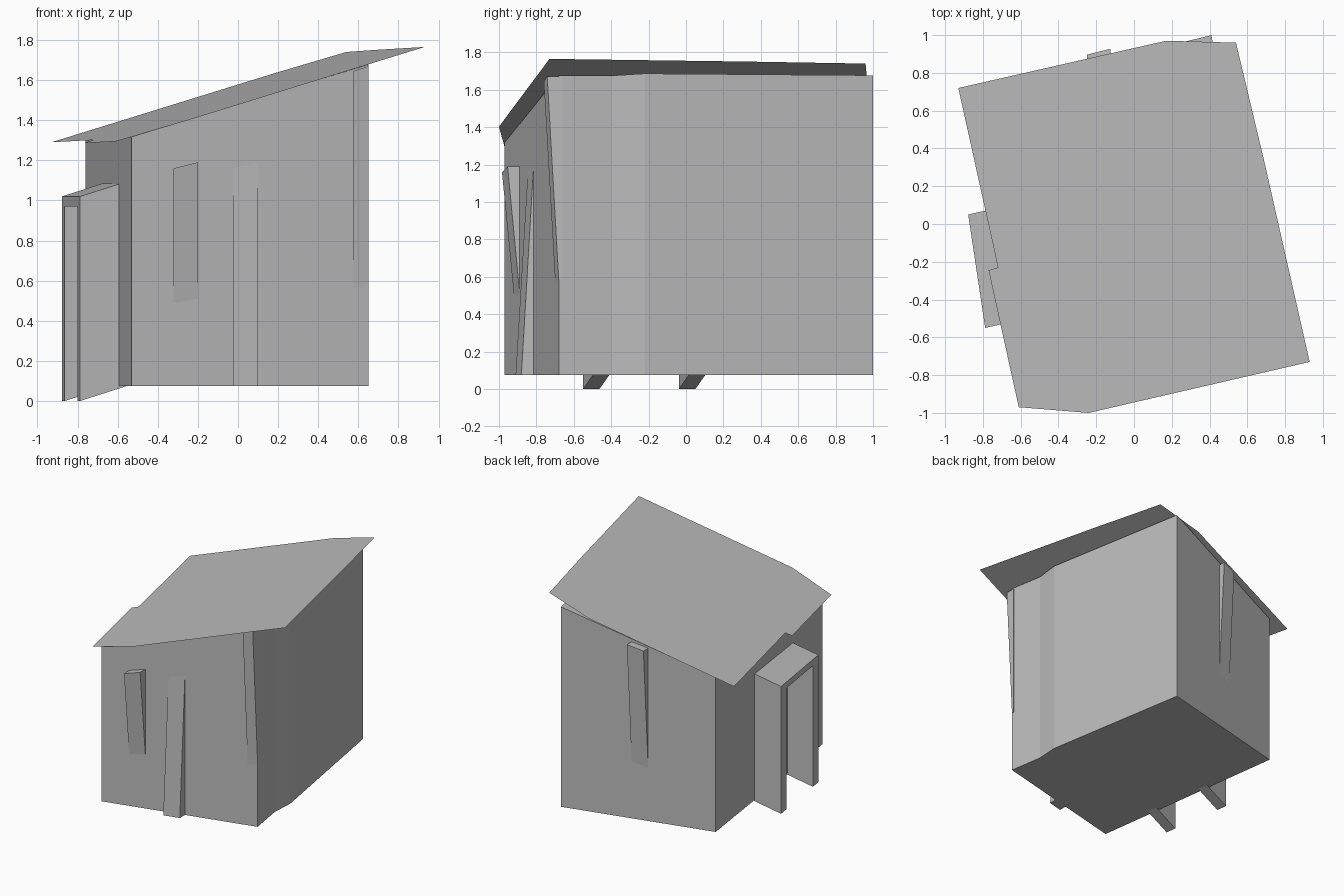
import bpy
import bmesh
from mathutils import Vector

cube = bpy.data.objects.get("Cube")
if cube:
    bpy.data.objects.remove(cube, do_unlink=True)

grey = bpy.data.materials.new("plain_grey")
grey.use_nodes = True
GREY = (0.5, 0.5, 0.5, 1)
grey.diffuse_color = GREY
grey.node_tree.nodes["Principled BSDF"].inputs["Base Color"].default_value = GREY


def finish(name, bm):
    bmesh.ops.recalc_face_normals(bm, faces=bm.faces)
    mesh = bpy.data.meshes.new(name)
    bm.to_mesh(mesh)
    bm.free()
    mesh.materials.append(grey)
    obj = bpy.data.objects.new(name, mesh)
    bpy.context.collection.objects.link(obj)
    return obj


def loft(name, lower, upper):
    """Closed solid between two matching outlines."""
    bm = bmesh.new()
    low = [bm.verts.new(p) for p in lower]
    high = [bm.verts.new(p) for p in upper]
    bm.faces.new(low[::-1])
    bm.faces.new(high)
    n = len(low)
    for i in range(n):
        j = (i + 1) % n
        bm.faces.new((low[i], low[j], high[j], high[i]))
    return finish(name, bm)


FLOOR = 0.075
FRONT_L, FRONT_R = Vector((-0.53, -0.97)), Vector((0.65, -0.68))
BACK_R, BACK_L = Vector((0.41, 1.0)), Vector((-0.76, 0.71))


def wall_top(x, y):
    return 1.317 + 0.295 * (x + 0.53) + 0.042 * (y + 0.97)


def roof_height(x, y):
    return 1.29 + 0.2974 * (x + 0.93) + 0.0538 * (y - 0.72)


# Skewed house body with a shallow kink in the tall side wall
footprint = [FRONT_L, FRONT_R, (0.605, -0.40), (0.616, -0.22), BACK_R, BACK_L]
loft("house_walls",
     [(x, y, FLOOR) for x, y in footprint],
     [(x, y, wall_top(x, y)) for x, y in footprint])

# Thin stepped roof sheet
roof_outline = [(-0.93, 0.72), (-0.72, -0.23), (-0.77, -0.245), (-0.61, -0.97),
                (-0.26, -0.90), (-0.24, -1.0), (0.93, -0.73), (0.69, 0.33),
                (0.68, 0.34), (0.54, 0.96), (0.19, 0.88), (0.17, 0.97)]
bm = bmesh.new()
bm.faces.new([bm.verts.new((x, y, roof_height(x, y))) for x, y in roof_outline])
bmesh.ops.triangulate(bm, faces=bm.faces)
finish("roof_sheet", bm)


def leaning_panel(name, a, b, x0, x1, bottom, top, out_bottom, out_top, side):
    """Wedge on the wall a-b; it stands out by a different depth at each end."""
    rings = []
    for heights, out in ((bottom, out_bottom), (top, out_top)):
        ring = []
        for x, z, depth in ((x0, heights[0], -0.02), (x1, heights[1], -0.02),
                            (x1, heights[1], out), (x0, heights[0], out)):
            y = a.y + (b.y - a.y) * (x - a.x) / (b.x - a.x)
            ring.append((x, y + side * depth, z))
        rings.append(ring)
    return loft(name, *rings)


# Window, door and tall strips leaning out of the walls
leaning_panel("front_window", FRONT_L, FRONT_R, -0.322, -0.20,
              (0.49, 0.51), (1.16, 1.19), 0, 0.065, -1)
leaning_panel("front_door", FRONT_L, FRONT_R, -0.025, 0.10,
              (FLOOR, FLOOR), (1.16, 1.19), 0.065, 0, -1)
leaning_panel("corner_strip", FRONT_L, FRONT_R, 0.575, 0.65,
              (0.56, 0.58), (1.645, 1.67), 0, 0.062, -1)
leaning_panel("back_strip", BACK_L, BACK_R, -0.25, -0.125,
              (0.50, 0.53), (1.46, 1.49), 0, 0.06, 1)

# Porch: two side slabs and a sloping cover, rising toward the house
REACH = Vector((0.235, 0.053, 0.075))


def porch_slab(name, y0, y1, z0, z1):
    def outer(y, z):
        return Vector((-0.878 + 0.15 * (0.05 - y), y, z))
    near = [outer(y0, z0), outer(y1, z0), outer(y1, z1), outer(y0, z1)]
    return loft(name, near, [p + REACH for p in near])


porch_slab("porch_front_side", -0.55, -0.463, 0, 0.97)
porch_slab("porch_back_side", -0.038, 0.05, 0, 0.97)
porch_slab("porch_cover", -0.55, 0.05, 0.97, 1.02)
